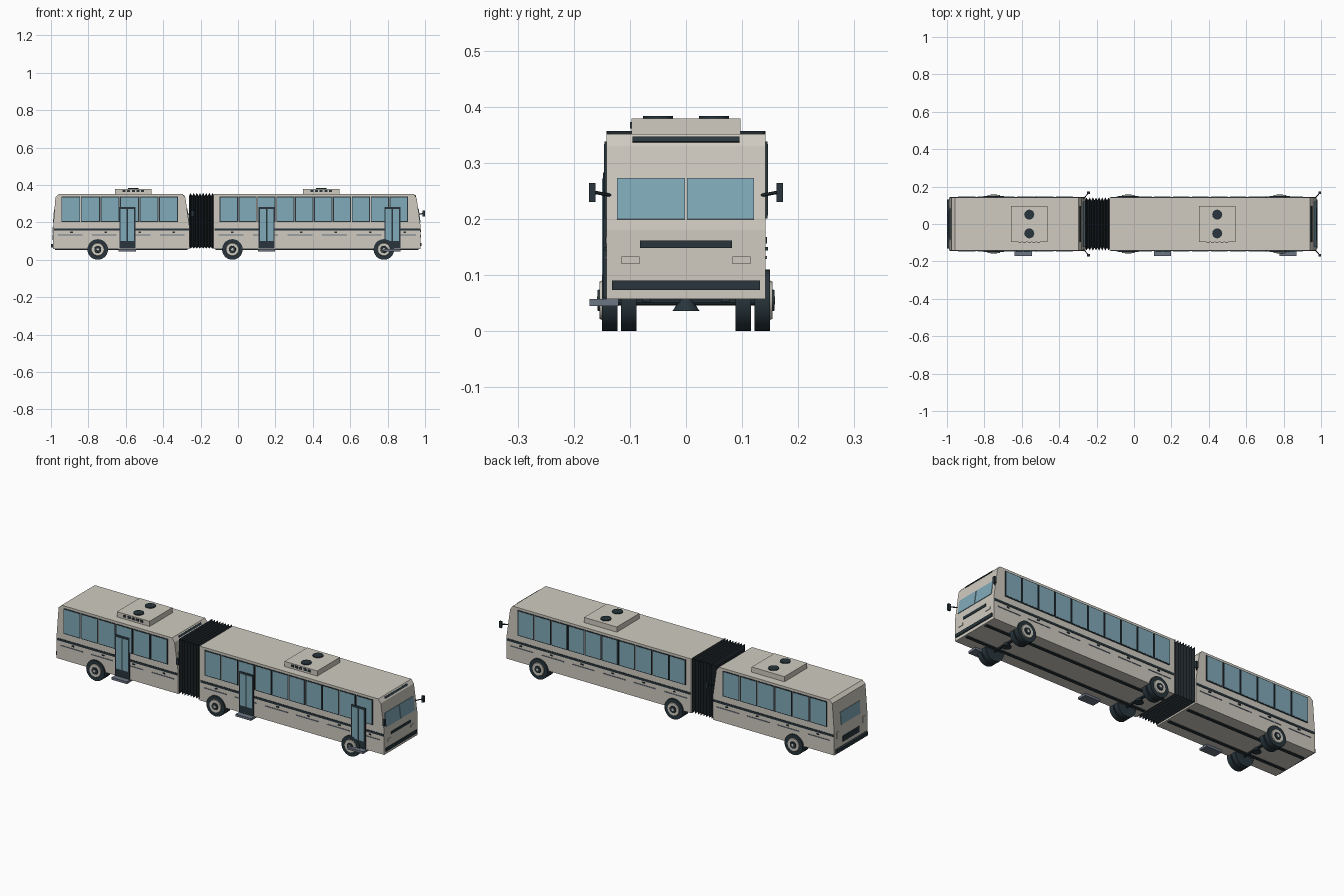
import bpy, bmesh, math
from mathutils import Matrix, Vector

cube = bpy.data.objects.get("Cube")
if cube:
    bpy.data.objects.remove(cube, do_unlink=True)


def material(name, rgb):
    m = bpy.data.materials.new(name)
    m.use_nodes = True
    color = (*rgb, 1)
    m.diffuse_color = color
    bsdf = m.node_tree.nodes["Principled BSDF"]
    bsdf.inputs["Base Color"].default_value = color
    bsdf.inputs["Roughness"].default_value = 0.6
    return m


BEIGE = material("beige paint", (0.63, 0.60, 0.53))
GLASS = material("blue glass", (0.22, 0.40, 0.49))
DARK = material("dark trim", (0.021, 0.036, 0.045))
RUBBER = material("black rubber", (0.012, 0.018, 0.022))
SLATE = material("slate grey", (0.15, 0.18, 0.23))


def finish(name, bm, mat, smooth=False):
    bmesh.ops.recalc_face_normals(bm, faces=bm.faces)
    mesh = bpy.data.meshes.new(name)
    bm.to_mesh(mesh)
    bm.free()
    mesh.materials.append(mat)
    ob = bpy.data.objects.new(name, mesh)
    bpy.context.collection.objects.link(ob)
    if smooth:
        bpy.ops.object.select_all(action="DESELECT")
        ob.select_set(True)
        bpy.context.view_layer.objects.active = ob
        bpy.ops.object.shade_smooth_by_angle(angle=math.radians(35))
    return ob


def boxes(name, mat, items):
    """Each item: (x0, x1, y0, y1, z0, z1)."""
    bm = bmesh.new()
    for x0, x1, y0, y1, z0, z1 in items:
        place = Matrix.Translation(((x0 + x1) / 2, (y0 + y1) / 2, (z0 + z1) / 2))
        size = Matrix.Diagonal((x1 - x0, y1 - y0, z1 - z0, 1))
        bmesh.ops.create_cube(bm, size=1, matrix=place @ size)
    return finish(name, bm, mat)


def cylinders(name, mat, items, axis, sides=24):
    """Each item: (centre, base radius, tip radius, length)."""
    turn = {"X": Matrix(), "Y": Matrix.Rotation(math.pi / 2, 4, "X"), "Z": Matrix()}[axis]
    bm = bmesh.new()
    for centre, r1, r2, depth in items:
        flip = Matrix.Rotation(math.pi, 4, "X") if axis == "Y" and centre[1] > 0 else Matrix()
        bmesh.ops.create_cone(bm, cap_ends=True, segments=sides, radius1=r1, radius2=r2,
                              depth=depth, matrix=Matrix.Translation(centre) @ flip @ turn)
    return finish(name, bm, mat, smooth=True)


def tilted_plates(name, mat, x, z, angle, height, spans, thick=0.006):
    bm = bmesh.new()
    for y0, y1 in spans:
        m = (Matrix.Translation((x, (y0 + y1) / 2, z)) @ Matrix.Rotation(-angle, 4, "Y")
             @ Matrix.Diagonal((thick, y1 - y0, height, 1)))
        bmesh.ops.create_cube(bm, size=1, matrix=m)
    return finish(name, bm, mat)


W = 0.142               # half width of the body
FLOOR, ROOF = 0.057, 0.351


def body(name, xb, xf, square_back):
    """Side profile extruded across the width."""
    if square_back:
        back = [(xb, ROOF), (xb, FLOOR)]
    else:
        back = [(xb + 0.03, ROOF), (xb + 0.012, 0.335), (xb, 0.18), (xb, FLOOR)]
    profile = back + [(xf, FLOOR), (xf, 0.18), (xf - 0.021, 0.33), (xf - 0.036, ROOF)]
    bm = bmesh.new()
    face = bm.faces.new([bm.verts.new((x, -W, z)) for x, z in profile])
    out = bmesh.ops.extrude_face_region(bm, geom=[face])
    bmesh.ops.translate(bm, vec=(0, 2 * W, 0),
                        verts=[v for v in out["geom"] if isinstance(v, bmesh.types.BMVert)])
    finish(name, bm, BEIGE)


def side_plates(items, out, sides=(-1, 1)):
    """Turn (x0, x1, z0, z1) into thin boxes standing out from the sides."""
    return [(x0, x1, *sorted((s * (W - 0.002), s * (W + out))), z0, z1)
            for x0, x1, z0, z1 in items for s in sides]


def section(label, xb, xf, win_start, win_count, pitch, doors, unit_x, axles, square_back):
    body(label + "_body", xb, xf, square_back)

    # Side windows with dark frames
    starts = [win_start + i * pitch for i in range(win_count)]
    boxes(label + "_window_frames", DARK, side_plates(
        [(x, x + pitch - 0.004, 0.201, 0.338) for x in starts], 0.003))
    boxes(label + "_window_glass", GLASS, side_plates(
        [(x + 0.004, x + pitch - 0.009, 0.206, 0.334) for x in starts], 0.004))

    # Side stripe, marker lamps and broken trim line
    boxes(label + "_stripe", DARK, side_plates([(xb + 0.005, xf - 0.002, 0.156, 0.168)], 0.002))
    n = round((xf - xb) / 0.18)
    step = (xf - xb) / n
    dashes = [xb + step * i for i in range(n)]
    boxes(label + "_trim_dashes", SLATE, side_plates(
        [(x + 0.025, x + step - 0.025, 0.129, 0.134) for x in dashes], 0.002))
    boxes(label + "_marker_lamps", DARK, side_plates(
        [(x + step / 2, x + step / 2 + 0.014, 0.144, 0.15) for x in dashes], 0.004))

    # Doors on the right side, each with two glazed leaves and a step
    boxes(label + "_door_frames", DARK, side_plates(
        [(x, x + 0.086, 0.06, 0.283) for x in doors], 0.006, (-1,)))
    boxes(label + "_door_glass", GLASS, side_plates(
        [(x + dx, x + dx + 0.032, 0.1, 0.272) for x in doors for dx in (0.007, 0.047)],
        0.0075, (-1,)))
    boxes(label + "_door_steps", SLATE,
          [(x - 0.004, x + 0.088, -0.172, -0.12, 0.045, 0.057) for x in doors])

    # Front face: windscreen, sign, grille, bumper and headlights
    slope = math.atan2(0.021, 0.15)
    tilted_plates(label + "_windscreen", GLASS, xf - 0.0078, 0.236, slope, 0.074,
                  [(-0.123, -0.002), (0.002, 0.121)])
    tilted_plates(label + "_sign", DARK, xf - 0.0285, 0.341, 0.6, 0.011, [(-0.095, 0.095)])
    boxes(label + "_front_trim", DARK, [(xf - 0.004, xf + 0.003, -0.082, 0.082, 0.148, 0.162),
                                        (xf - 0.004, xf + 0.006, -0.132, 0.132, 0.073, 0.09)])
    boxes(label + "_headlights", BEIGE, [
        (xf - 0.004, xf + 0.003, *sorted((s * 0.083, s * 0.115)), 0.12, 0.133) for s in (-1, 1)])

    # Door mirrors on slanted arms
    boxes(label + "_mirrors", DARK, [
        (xf + 0.01, xf + 0.024, *sorted((s * 0.161, s * 0.173)), 0.23, 0.264) for s in (-1, 1)])
    bm = bmesh.new()
    for s in (-1, 1):
        a, b = Vector((xf - 0.012, s * 0.134, 0.242)), Vector((xf + 0.017, s * 0.166, 0.248))
        m = Matrix.Translation((a + b) / 2) @ (b - a).to_track_quat("Z", "Y").to_matrix().to_4x4()
        bmesh.ops.create_cone(bm, cap_ends=True, segments=6, radius1=0.003, radius2=0.003,
                              depth=(b - a).length, matrix=m)
    finish(label + "_mirror_arms", bm, DARK)

    # Roof unit with two fans and a row of vents
    boxes(label + "_roof_unit", BEIGE,
          [(unit_x - 0.098, unit_x + 0.098, -0.097, 0.097, ROOF - 0.002, 0.379)])
    cylinders(label + "_roof_fans", DARK,
              [((unit_x, y, 0.38), 0.027, 0.027, 0.007) for y in (-0.05, 0.05)], "Z", 12)
    boxes(label + "_roof_vents", DARK, [
        (unit_x + i * 0.025 - 0.008, unit_x + i * 0.025 + 0.008, -0.1, -0.095, 0.361, 0.373)
        for i in range(-2, 3)])

    # Twin wheels, hubs and axles
    r = 0.055
    cylinders(label + "_tyres", DARK, [((x, s * y, r), r, r, 0.028) for x in axles
                                       for s in (-1, 1) for y in (0.102, 0.136)], "Y", 28)
    cylinders(label + "_rims", BEIGE, [((x, s * 0.151, r), 0.036, 0.033, 0.006)
                                       for x in axles for s in (-1, 1)], "Y")
    cylinders(label + "_hubs", DARK, [((x, s * 0.154, r), 0.021, 0.018, 0.008)
                                      for x in axles for s in (-1, 1)], "Y", 10)
    cylinders(label + "_hub_caps", BEIGE, [((x, s * 0.157, r), 0.008, 0.007, 0.004)
                                           for x in axles for s in (-1, 1)], "Y", 10)
    cylinders(label + "_axles", DARK, [((x, 0, 0.053), 0.007, 0.007, 0.25) for x in axles], "Y", 10)
    cylinders(label + "_differentials", DARK, [((x, 0, 0.047), 0.024, 0.01, 0.022)
                                               for x in axles], "Z", 10)

    # Underside rails
    boxes(label + "_rails", DARK, [(xb + 0.01, xf - 0.01, s * 0.07 - 0.008, s * 0.07 + 0.008,
                                    0.052, 0.06) for s in (-1, 1)])


section("rear", -0.988, -0.26, -0.944, 6, 0.1045, [-0.634], -0.56, [-0.75], False)
section("front", -0.13, 0.976, -0.098, 10, 0.101, [0.11, 0.782], 0.445, [-0.03, 0.78], True)

# Pleated joint between the two sections
bm = bmesh.new()
x0, x1, folds = -0.262, -0.128, 8
rings = []
for i in range(2 * folds + 1):
    x = x0 + (x1 - x0) * i / (2 * folds)
    d = 0.0 if i % 2 else 0.016
    y, lo, hi = W - d, 0.06 + d / 2, 0.357 - d
    rings.append([bm.verts.new(p) for p in
                  ((x, -y, lo), (x, y, lo), (x, y, hi), (x, -y, hi))])
for a, b in zip(rings, rings[1:]):
    for k in range(4):
        bm.faces.new((a[k], a[(k + 1) % 4], b[(k + 1) % 4], b[k]))
bm.faces.new(rings[0])
bm.faces.new(rings[-1])
finish("bellows", bm, RUBBER)

# Rear face: window, grille, bumper and lamps
tilted_plates("rear_window", GLASS, -0.9835, 0.234, -0.077, 0.068, [(-0.082, 0.082)])
boxes("rear_grille", DARK, [(-0.991, -0.984, -0.07, 0.07, 0.105, 0.136)])
boxes("rear_bumper", DARK, [(-1.0, -0.984, -0.132, 0.132, 0.066, 0.085)])
boxes("tail_lamps", BEIGE, [(-0.991, -0.984, s * 0.112 - 0.012, s * 0.112 + 0.012, 0.14, 0.175)
                            for s in (-1, 1)])
